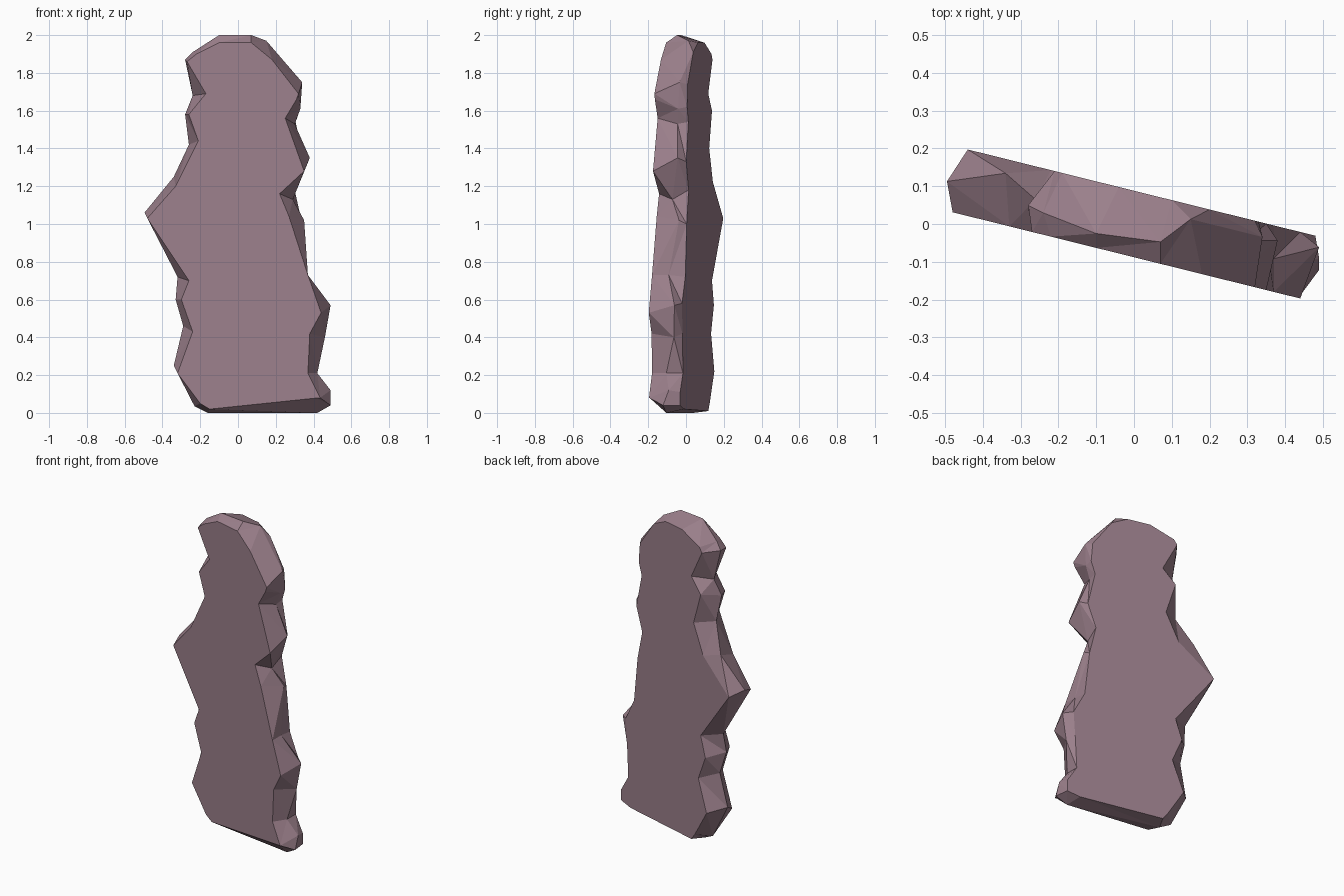
import bpy, bmesh

# Slab is turned about z: its faces follow y = SLOPE * x +- HALF
SLOPE, HALF = -0.248, 0.088

# Outlines run up the left edge, over the top and down the right edge: (x, z)
front = [(-.15, .02), (-.20, .05), (-.32, .21), (-.24, .43), (-.30, .60), (-.26, .70),
         (-.48, 1.03), (-.33, 1.20), (-.21, 1.44), (-.26, 1.58), (-.17, 1.69), (-.27, 1.86),
         (-.22, 1.90), (-.10, 1.96), (.07, 1.96), (.18, 1.87), (.32, 1.69), (.31, 1.66),
         (.25, 1.56), (.35, 1.28), (.22, 1.16), (.27, 1.04), (.37, .73), (.44, .53),
         (.38, .42), (.37, .21), (.435, .08), (.42, .079), (.38, .075)]
back = [(-.12, .01), (-.15, .05), (-.25, .22), (-.18, .42), (-.24, .57), (-.20, .70),
        (-.44, 1.03), (-.22, 1.22), (-.14, 1.40), (-.20, 1.60), (-.12, 1.69), (-.21, 1.87),
        (-.19, 1.90), (-.04, 1.96), (.10, 1.96), (.20, 1.91), (.32, 1.74), (.33, 1.62),
        (.305, 1.54), (.35, 1.33), (.30, 1.18), (.34, 1.00), (.37, .72), (.44, .58),
        (.43, .42), (.42, .21), (.48, .11), (.48, .04), (.40, .02)]
# Chipped ridge between the two faces: (x, z, depth offset)
ridge = [(-.16, 0, 0), (-.23, .035, 0), (-.34, .25, -.02), (-.29, .46, 0), (-.33, .60, -.02),
         (-.32, .72, 0), (-.495, 1.06, -.01), (-.34, 1.25, .05), (-.26, 1.42, 0),
         (-.28, 1.58, -.03), (-.24, 1.68, 0), (-.28, 1.87, -.02), (-.24, 1.91, -.03),
         (-.10, 2, -.05), (.07, 2, -.03), (.15, 1.97, .05), (.34, 1.75, .05),
         (.33, 1.61, .04), (.30, 1.53, .03), (.38, 1.35, .05), (.29, 1.13, 0),
         (.35, 1.02, .05), (.37, .73, 0), (.49, .57, .06), (.46, .40, .05),
         (.42, .21, 0), (.49, .12, .03), (.49, .04, 0), (.42, 0, 0)]

bm = bmesh.new()


def loop(points, depth=0.0):
    """Ring of vertices at a depth through the slab."""
    return [bm.verts.new((p[0], SLOPE * p[0] + (p[2] if len(p) > 2 else depth), p[1]))
            for p in points]


rings = [loop(front, -HALF), loop(ridge), loop(back, HALF)]

# Chipped facets around the edge
for a, b in zip(rings, rings[1:]):
    for i in range(len(a)):
        j = (i + 1) % len(a)
        bm.faces.new((a[i], a[j], b[j], b[i]))
bmesh.ops.triangulate(bm, faces=bm.faces[:], quad_method='SHORT_EDGE')

# Broad flat front and back
bm.faces.new(rings[0])
bm.faces.new(rings[2])
bmesh.ops.recalc_face_normals(bm, faces=bm.faces[:])

mesh = bpy.data.meshes.new("rock_slab")
bm.to_mesh(mesh)
bm.free()

stone = bpy.data.materials.new("mauve_stone")
stone.diffuse_color = (0.33, 0.215, 0.26, 1)
mesh.materials.append(stone)

slab = bpy.data.objects.new("rock_slab", mesh)
bpy.context.collection.objects.link(slab)
